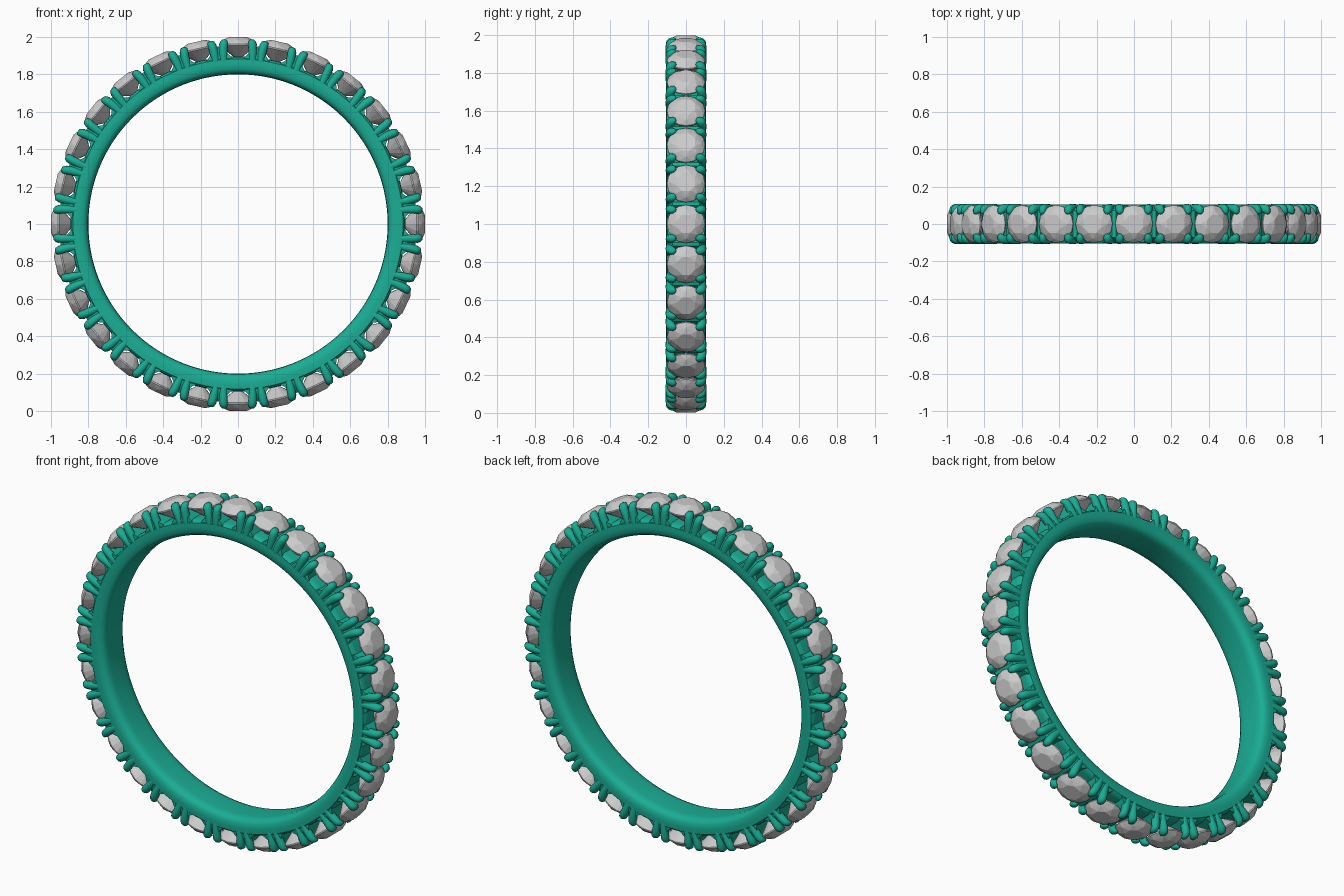
import bpy, bmesh
from math import pi, sin, cos, radians
from mathutils import Vector, Matrix

if "Cube" in bpy.data.objects:
    bpy.data.objects.remove(bpy.data.objects["Cube"])

N = 28                       # stones around the ring
CENTRE = Vector((0, 0, 1))

green = bpy.data.materials.new("green_metal")
green.diffuse_color = (0.01, 0.42, 0.30, 1)
green.use_nodes = True
green.node_tree.nodes["Principled BSDF"].inputs["Base Color"].default_value = green.diffuse_color


def make_object(name, bm, mat=None, smooth=None):
    bmesh.ops.recalc_face_normals(bm, faces=bm.faces[:])
    me = bpy.data.meshes.new(name)
    bm.to_mesh(me)
    bm.free()
    if mat:
        me.materials.append(mat)
    if smooth:
        me.shade_smooth()
        me.set_sharp_from_angle(angle=radians(smooth))
    ob = bpy.data.objects.new(name, me)
    bpy.context.collection.objects.link(ob)
    return ob


def turn(angle):
    # local frame: x along the ring, y across it, z outward
    return Matrix.Translation(CENTRE) @ Matrix.Rotation(angle, 4, 'Y')


def skin(bm, rings, caps=True):
    loops = [[bm.verts.new(p) for p in ring] for ring in rings]
    n = len(loops[0])
    for a, b in zip(loops, loops[1:]):
        for i in range(n):
            bm.faces.new((a[i], a[(i + 1) % n], b[(i + 1) % n], b[i]))
    if caps:
        bm.faces.new(loops[0])
        bm.faces.new(loops[-1][::-1])
    return loops


# Band: rounded cross-section swept round the finger hole
half = [(0.80, 0.05), (0.803, 0.075), (0.812, 0.092), (0.828, 0.102),
        (0.855, 0.105), (0.882, 0.103), (0.892, 0.092), (0.895, 0.07)]
profile = half + [(r, -y) for r, y in reversed(half)]
bm = bmesh.new()
steps = 168
rings = [[turn(2 * pi * k / steps) @ Vector((0, y, r)) for r, y in profile]
         for k in range(steps)]
loops = skin(bm, rings, caps=False)
for i in range(len(profile)):
    j = (i + 1) % len(profile)
    bm.faces.new((loops[-1][i], loops[-1][j], loops[0][j], loops[0][i]))
make_object("band", bm, green, 40)

# Saddles: tapered walls between neighbouring stones
bm = bmesh.new()
for k in range(N):
    m = turn(2 * pi * (k + 0.5) / N)
    skin(bm, [[m @ Vector((sx * w, sy * d, r))
               for sx, sy in ((1, 1), (-1, 1), (-1, -1), (1, -1))]
              for w, d, r in ((0.082, 0.100, 0.87), (0.052, 0.098, 0.905),
                              (0.028, 0.088, 0.935), (0.010, 0.072, 0.955))])
make_object("saddles", bm, green, 35)

# Prongs: four round-tipped claws in every gap, splaying over the stones
# stations: along ring, across ring, outward, radius along, radius across
path = [(0.020, 0.082, 0.855, 0.024, 0.022), (0.023, 0.085, 0.90, 0.023, 0.022),
        (0.027, 0.085, 0.94, 0.023, 0.023), (0.031, 0.081, 0.962, 0.023, 0.025),
        (0.033, 0.076, 0.976, 0.021, 0.025), (0.034, 0.072, 0.985, 0.015, 0.019),
        (0.034, 0.070, 0.989, 0.006, 0.008)]
bm = bmesh.new()
for k in range(N):
    m = turn(2 * pi * (k + 0.5) / N)
    for sx in (1, -1):
        for sy in (1, -1):
            skin(bm, [[m @ Vector((sx * (t + a * cos(2 * pi * i / 12)),
                                   sy * (y + b * sin(2 * pi * i / 12)), r))
                       for i in range(12)] for t, y, r, a, b in path])
make_object("prongs", bm, green, 60)

# Stones: brilliant cut with table, crown, girdle and pavilion
bm = bmesh.new()


def circle(count, rad, z, offset=0.0):
    for i in range(count):
        a = 2 * pi * (i + offset) / count
        bm.verts.new((rad * cos(a), rad * sin(a), z))


circle(8, 0.052, 0.999, 0.5)
circle(8, 0.080, 0.984)
circle(16, 0.101, 0.962)
circle(16, 0.101, 0.955)
circle(8, 0.045, 0.910, 0.5)
bm.verts.new((0, 0, 0.875))
bmesh.ops.convex_hull(bm, input=bm.verts[:])
bmesh.ops.dissolve_limit(bm, angle_limit=radians(1), verts=bm.verts[:], edges=bm.edges[:])
first = make_object("stone", bm)
first.matrix_world = turn(0)
for k in range(1, N):
    ob = bpy.data.objects.new(f"stone_{k}", first.data)
    bpy.context.collection.objects.link(ob)
    ob.matrix_world = turn(2 * pi * k / N)
